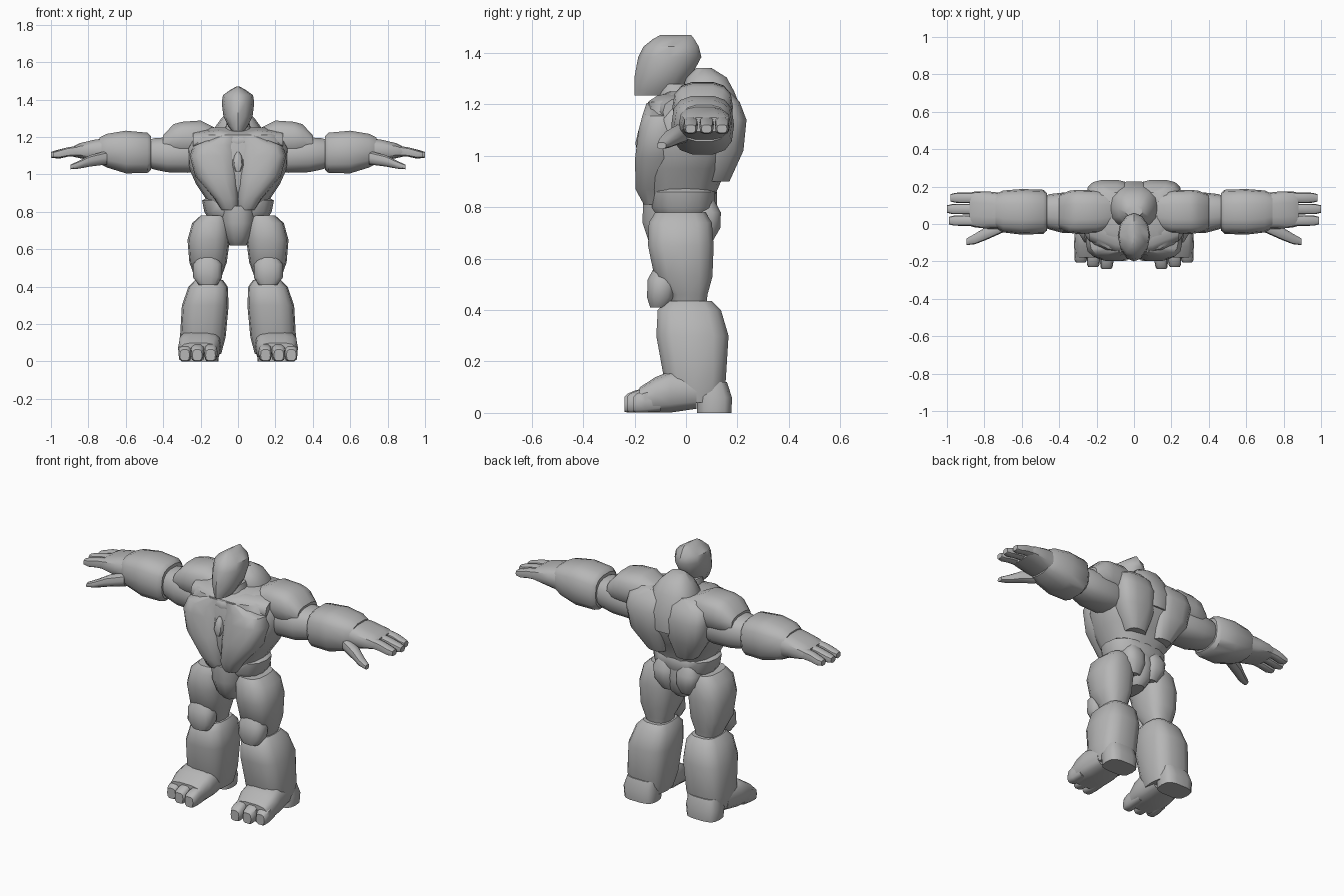
import bpy, bmesh, math

cube = bpy.data.objects.get("Cube")
if cube:
    bpy.data.objects.remove(cube, do_unlink=True)

grey = bpy.data.materials.new("plain_grey")
grey.use_nodes = True
COLOUR = (0.47, 0.47, 0.47, 1)
grey.diffuse_color = COLOUR
grey.node_tree.nodes["Principled BSDF"].inputs["Base Color"].default_value = COLOUR


def place(axis, t, a, b):
    """Turn a distance along an axis and two cross coordinates into x, y, z."""
    return {"x": (t, a, b), "y": (a, t, b), "z": (a, b, t)}[axis]


def loft(name, axis, sections, power=2.5, sides=14, flip=1):
    """Skin rounded rings; a section is (distance, centre a, centre b, radius a, radius b)."""
    bm = bmesh.new()
    rings = []
    for t, ca, cb, ra, rb in sections:
        ring = []
        for i in range(sides):
            u = 2 * math.pi * i / sides
            c, s = math.cos(u), math.sin(u)
            a = ca + ra * math.copysign(abs(c) ** (2 / power), c)
            b = cb + rb * math.copysign(abs(s) ** (2 / power), s)
            x, y, z = place(axis, t, a, b)
            ring.append(bm.verts.new((x * flip, y, z)))
        rings.append(ring)
    for r, q in zip(rings, rings[1:]):
        for i in range(sides):
            j = (i + 1) % sides
            bm.faces.new((r[i], r[j], q[j], q[i]))
    bm.faces.new(rings[0])
    bm.faces.new(rings[-1])
    bmesh.ops.recalc_face_normals(bm, faces=bm.faces)
    mesh = bpy.data.meshes.new(name)
    bm.to_mesh(mesh)
    bm.free()
    mesh.materials.append(grey)
    obj = bpy.data.objects.new(name, mesh)
    bpy.context.collection.objects.link(obj)
    bpy.ops.object.select_all(action="DESELECT")
    obj.select_set(True)
    bpy.context.view_layer.objects.active = obj
    bpy.ops.object.shade_smooth_by_angle(angle=math.radians(42))


def pair(name, axis, sections, power=2.5, sides=14):
    """Build the same part on the left (+x) and right (-x)."""
    for side, flip in (("left", 1), ("right", -1)):
        loft(f"{side}_{name}", axis, sections, power, sides, flip)


# Head with a ridged crown, and neck
loft("head", "z", [
    (1.235, 0, -0.115, 0.035, 0.085), (1.255, 0, -0.11, 0.05, 0.09),
    (1.31, 0, -0.09, 0.078, 0.11), (1.385, 0, -0.063, 0.087, 0.123),
    (1.425, 0, -0.058, 0.08, 0.108), (1.455, 0, -0.048, 0.036, 0.08),
    (1.47, 0, -0.04, 0.008, 0.06)], 1.9, 12)
loft("neck", "z", [
    (1.10, 0, -0.02, 0.10, 0.10), (1.2, 0, -0.03, 0.08, 0.085),
    (1.28, 0, -0.04, 0.06, 0.06)])

# Barrel torso, raised upper back and belly
loft("torso", "z", [
    (0.78, 0, -0.015, 0.13, 0.115), (0.86, 0, -0.015, 0.165, 0.135),
    (0.95, 0, -0.005, 0.225, 0.165), (1.05, 0, 0.02, 0.27, 0.195),
    (1.14, 0, 0.03, 0.275, 0.195), (1.21, 0, 0.025, 0.235, 0.175),
    (1.25, 0, 0.05, 0.15, 0.12)], 2.7, 18)
loft("upper_back", "z", [
    (1.05, 0, 0.12, 0.10, 0.105), (1.15, 0, 0.115, 0.13, 0.115),
    (1.25, 0, 0.085, 0.125, 0.105), (1.305, 0, 0.08, 0.085, 0.08),
    (1.342, 0, 0.07, 0.045, 0.03)])
loft("sternum_stud", "z", [
    (1.015, 0, -0.18, 0.012, 0.01), (1.05, 0, -0.175, 0.03, 0.022),
    (1.10, 0, -0.165, 0.02, 0.02), (1.12, 0, -0.16, 0.008, 0.01)], 2, 8)

# Chest plates meeting in a V, shoulder blades
pair("chest_plate", "z", [
    (0.81, 0.045, -0.11, 0.045, 0.055), (0.87, 0.062, -0.11, 0.065, 0.088),
    (0.99, 0.112, -0.108, 0.117, 0.092), (1.10, 0.128, -0.10, 0.13, 0.086),
    (1.155, 0.118, -0.09, 0.12, 0.082), (1.205, 0.055, -0.08, 0.055, 0.075)], 2.7)
pair("collar", "x", [
    (0.0, -0.06, 1.17, 0.10, 0.055), (0.10, -0.03, 1.185, 0.12, 0.06),
    (0.24, 0.02, 1.17, 0.11, 0.06)])
pair("back_plate", "z", [
    (0.90, 0.09, 0.10, 0.06, 0.07), (1.02, 0.12, 0.14, 0.115, 0.085),
    (1.14, 0.13, 0.155, 0.125, 0.082), (1.21, 0.13, 0.14, 0.115, 0.07),
    (1.25, 0.12, 0.12, 0.07, 0.05)], 2.8)

# Belt, pelvis and buttocks
loft("belt", "z", [
    (0.775, 0, -0.01, 0.165, 0.115), (0.80, 0, -0.01, 0.18, 0.13),
    (0.86, 0, -0.01, 0.192, 0.13), (0.875, 0, -0.01, 0.17, 0.12)], 2.5, 16)
loft("pelvis", "z", [
    (0.62, 0, -0.02, 0.045, 0.085), (0.66, 0, -0.02, 0.07, 0.125),
    (0.74, 0, -0.025, 0.095, 0.147), (0.83, 0, -0.03, 0.10, 0.14)])
pair("buttock", "z", [
    (0.66, 0.06, 0.06, 0.04, 0.04), (0.72, 0.07, 0.07, 0.065, 0.065),
    (0.78, 0.075, 0.07, 0.07, 0.067), (0.83, 0.07, 0.06, 0.05, 0.05)])

# Arms
pair("shoulder", "x", [
    (0.10, 0.07, 1.18, 0.09, 0.06), (0.20, 0.065, 1.19, 0.115, 0.10),
    (0.30, 0.065, 1.19, 0.118, 0.093), (0.345, 0.065, 1.185, 0.113, 0.085),
    (0.40, 0.065, 1.16, 0.09, 0.05)], 2.8)
pair("upper_arm", "x", [
    (0.20, 0.06, 1.10, 0.09, 0.085), (0.27, 0.06, 1.105, 0.11, 0.098),
    (0.38, 0.06, 1.105, 0.108, 0.095), (0.45, 0.065, 1.11, 0.095, 0.085),
    (0.49, 0.065, 1.11, 0.08, 0.07)])
pair("forearm", "x", [
    (0.465, 0.065, 1.115, 0.10, 0.092), (0.485, 0.065, 1.115, 0.118, 0.11),
    (0.60, 0.065, 1.12, 0.122, 0.116), (0.70, 0.067, 1.127, 0.112, 0.092),
    (0.74, 0.07, 1.127, 0.09, 0.072)], 2.8)

# Hands: palm, three fingers and thumb
pair("palm", "x", [
    (0.68, 0.068, 1.125, 0.095, 0.075), (0.77, 0.073, 1.128, 0.10, 0.058),
    (0.85, 0.078, 1.127, 0.096, 0.04), (0.88, 0.078, 1.122, 0.088, 0.028)], 3)
for name, y, tip in (("inner", 0.018, 0.99), ("middle", 0.08, 1.0), ("outer", 0.14, 0.98)):
    pair(f"{name}_finger", "x", [
        (0.82, y, 1.13, 0.028, 0.03), (0.91, y, 1.12, 0.028, 0.026),
        (tip - 0.03, y, 1.108, 0.027, 0.023), (tip, y, 1.105, 0.02, 0.016)], 3, 10)
pair("thumb", "x", [
    (0.70, -0.01, 1.09, 0.035, 0.038), (0.79, -0.05, 1.073, 0.035, 0.032),
    (0.85, -0.08, 1.052, 0.028, 0.022), (0.895, -0.095, 1.04, 0.018, 0.013)], 2.5, 10)

# Legs
pair("thigh", "z", [
    (0.41, 0.155, 0.01, 0.06, 0.07), (0.46, 0.16, 0.01, 0.075, 0.075),
    (0.53, 0.16, -0.01, 0.10, 0.115), (0.65, 0.157, -0.02, 0.113, 0.13),
    (0.74, 0.145, -0.022, 0.10, 0.125), (0.78, 0.13, -0.022, 0.07, 0.10)], 2.7)
pair("kneecap", "z", [
    (0.41, 0.16, -0.105, 0.05, 0.035), (0.45, 0.163, -0.098, 0.078, 0.055),
    (0.52, 0.163, -0.09, 0.078, 0.06), (0.565, 0.163, -0.08, 0.05, 0.045)])
pair("shin", "z", [
    (0.04, 0.19, 0.04, 0.10, 0.10), (0.13, 0.188, 0.035, 0.122, 0.122),
    (0.30, 0.175, 0.025, 0.125, 0.143), (0.40, 0.16, 0.013, 0.105, 0.125),
    (0.435, 0.155, 0.013, 0.075, 0.09)], 3)

# Feet: heel, instep and toes
pair("heel", "z", [
    (0.0, 0.20, 0.11, 0.095, 0.068), (0.06, 0.20, 0.11, 0.10, 0.07),
    (0.12, 0.195, 0.10, 0.09, 0.06)], 3.2)
pair("instep", "y", [
    (0.04, 0.20, 0.085, 0.10, 0.07), (-0.06, 0.205, 0.082, 0.113, 0.082),
    (-0.12, 0.208, 0.07, 0.113, 0.07), (-0.18, 0.212, 0.05, 0.10, 0.05)], 3.2)
for name, x, tip in (("big", 0.142, -0.24), ("middle", 0.213, -0.23), ("small", 0.28, -0.205)):
    pair(f"{name}_toe", "y", [
        (-0.10, x, 0.055, 0.032, 0.05), (tip + 0.045, x + 0.003, 0.045, 0.036, 0.045),
        (tip + 0.012, x + 0.005, 0.038, 0.033, 0.038), (tip, x + 0.005, 0.034, 0.026, 0.03)], 3.2, 10)
